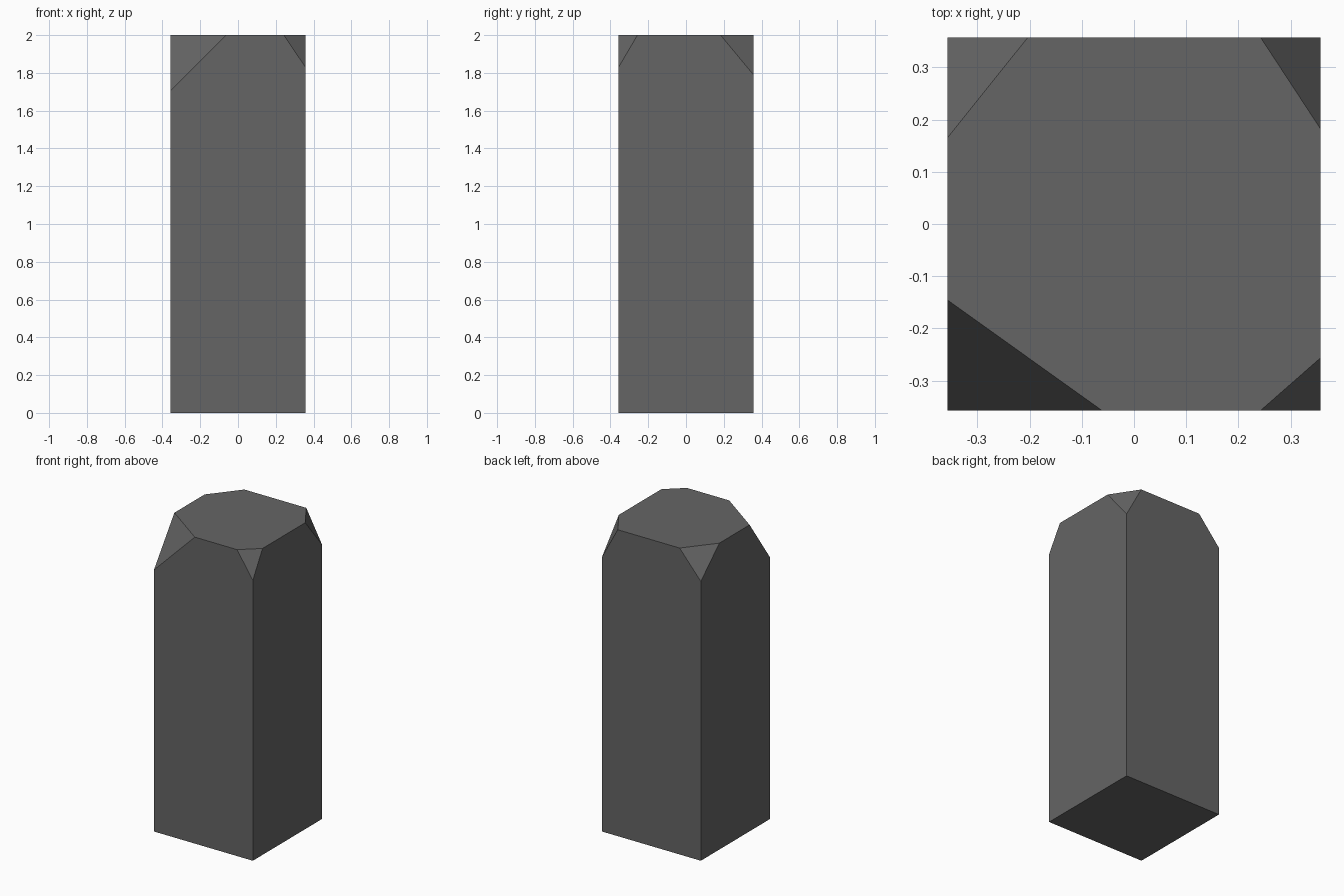
import bpy, bmesh
from mathutils import Vector

if "Cube" in bpy.data.objects:
    bpy.data.objects.remove(bpy.data.objects["Cube"])

H = 0.357   # half width
TOP = 2.0

stone = bpy.data.materials.new("dark grey stone")
stone.diffuse_color = (0.13, 0.13, 0.13, 1)
stone.use_nodes = True
stone.node_tree.nodes["Principled BSDF"].inputs["Base Color"].default_value = stone.diffuse_color

# Square pillar standing on the ground
bm = bmesh.new()
bmesh.ops.create_cube(bm, size=1)
for v in bm.verts:
    v.co = (v.co.x * 2 * H, v.co.y * 2 * H, (v.co.z + 0.5) * TOP)

# Uneven chips: corner signs, cut point on the x edge, on the y edge, and down the corner
chips = [
    (-1, -1, -0.062, -0.146, 1.707),
    (1, -1, 0.243, -0.257, 1.83),
    (1, 1, 0.243, 0.183, 1.79),
    (-1, 1, -0.204, 0.166, 1.823),
]
for sx, sy, x, y, z in chips:
    a = Vector((x, sy * H, TOP))
    b = Vector((sx * H, y, TOP))
    c = Vector((sx * H, sy * H, z))
    normal = (b - a).cross(c - a).normalized()
    if normal.z < 0:
        normal.negate()
    cut = bmesh.ops.bisect_plane(
        bm, geom=bm.verts[:] + bm.edges[:] + bm.faces[:],
        plane_co=a, plane_no=normal, clear_outer=True)
    rim = [e for e in cut["geom_cut"] if isinstance(e, bmesh.types.BMEdge)]
    bmesh.ops.contextual_create(bm, geom=rim)
bmesh.ops.recalc_face_normals(bm, faces=bm.faces[:])

mesh = bpy.data.meshes.new("chipped_pillar")
bm.to_mesh(mesh)
bm.free()
mesh.materials.append(stone)
pillar = bpy.data.objects.new("chipped_pillar", mesh)
bpy.context.collection.objects.link(pillar)
